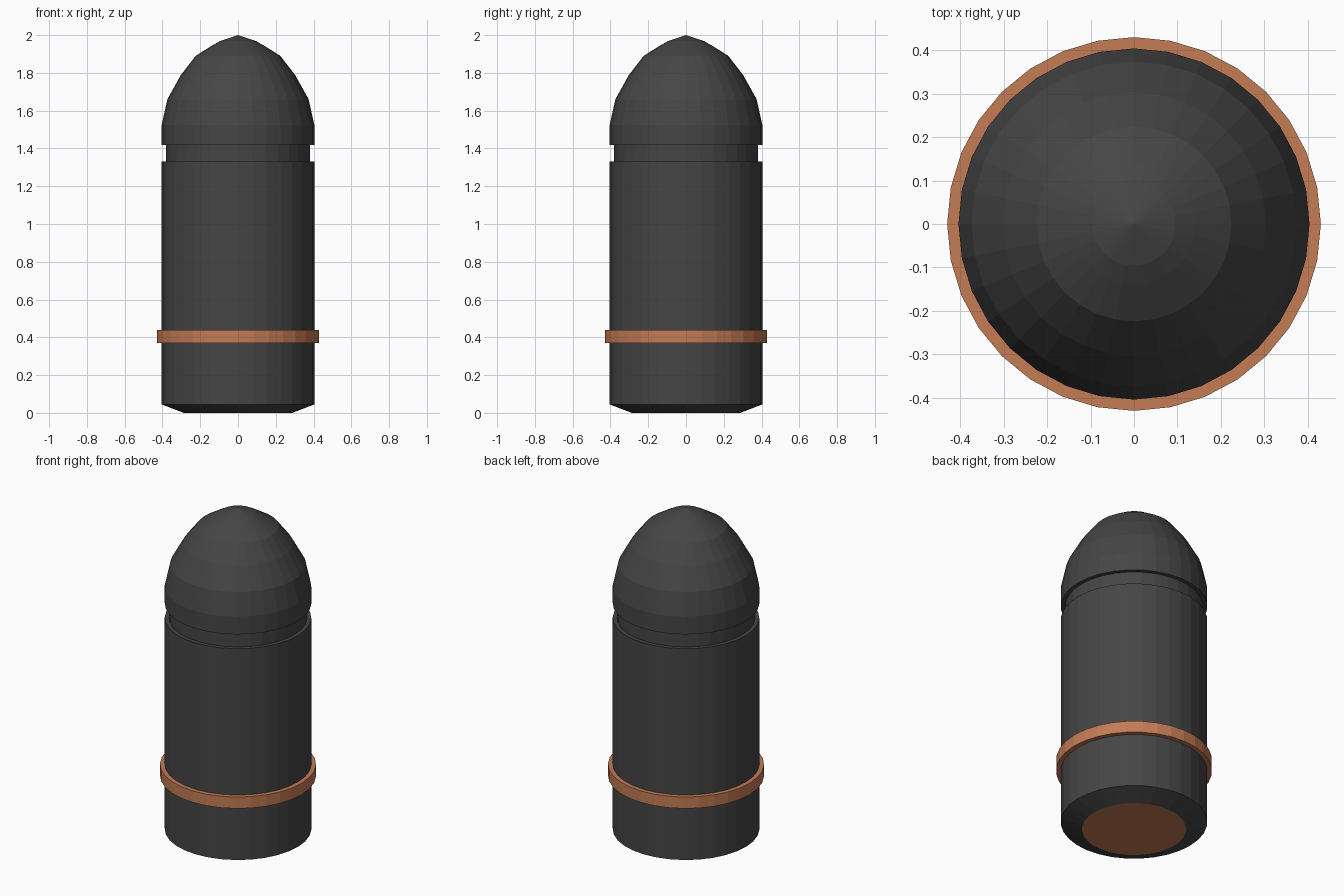
import bpy, bmesh
from math import cos, sin, pi

if "Cube" in bpy.data.objects:
    bpy.data.objects.remove(bpy.data.objects["Cube"])

SIDES = 32


def material(name, rgb):
    m = bpy.data.materials.new(name)
    m.diffuse_color = (*rgb, 1)
    m.use_nodes = True
    m.node_tree.nodes["Principled BSDF"].inputs["Base Color"].default_value = m.diffuse_color
    return m


def lathe(name, profile, mat, closed=False):
    """Revolve (radius, z) points about z; radius 0 becomes a pole."""
    bm = bmesh.new()
    rings = []
    for r, z in profile:
        if r == 0:
            rings.append([bm.verts.new((0, 0, z))] * SIDES)
        else:
            rings.append([bm.verts.new((r * cos(2 * pi * i / SIDES), r * sin(2 * pi * i / SIDES), z))
                          for i in range(SIDES)])
    pairs = list(zip(rings, rings[1:]))
    if closed:
        pairs.append((rings[-1], rings[0]))
    for a, b in pairs:
        for i in range(SIDES):
            j = (i + 1) % SIDES
            bm.faces.new(list(dict.fromkeys((a[i], a[j], b[j], b[i]))))
    bmesh.ops.recalc_face_normals(bm, faces=bm.faces)
    me = bpy.data.meshes.new(name)
    bm.to_mesh(me)
    bm.free()
    me.materials.append(mat)
    ob = bpy.data.objects.new(name, me)
    bpy.context.collection.objects.link(ob)
    return ob


steel = material("dark_steel", (0.06, 0.06, 0.06))
copper = material("copper", (0.55, 0.2, 0.09))

# Casing with chamfered base, neck groove and faceted nose
casing = lathe("shell_casing", [
    (0, 0), (0.287, 0), (0.404, 0.045), (0.404, 1.33), (0.381, 1.33), (0.381, 1.417),
    (0.404, 1.417), (0.404, 1.524), (0.374, 1.66), (0.303, 1.788), (0.224, 1.89),
    (0.14, 1.943), (0.096, 1.968), (0, 2.0)], steel)

# Copper base disc
casing.data.materials.append(copper)
for f in casing.data.polygons:
    if f.center.z < 0.001:
        f.material_index = 1

# Copper driving band
lathe("driving_band", [(0.39, 0.37), (0.43, 0.37), (0.43, 0.44), (0.39, 0.44)], copper, closed=True)
